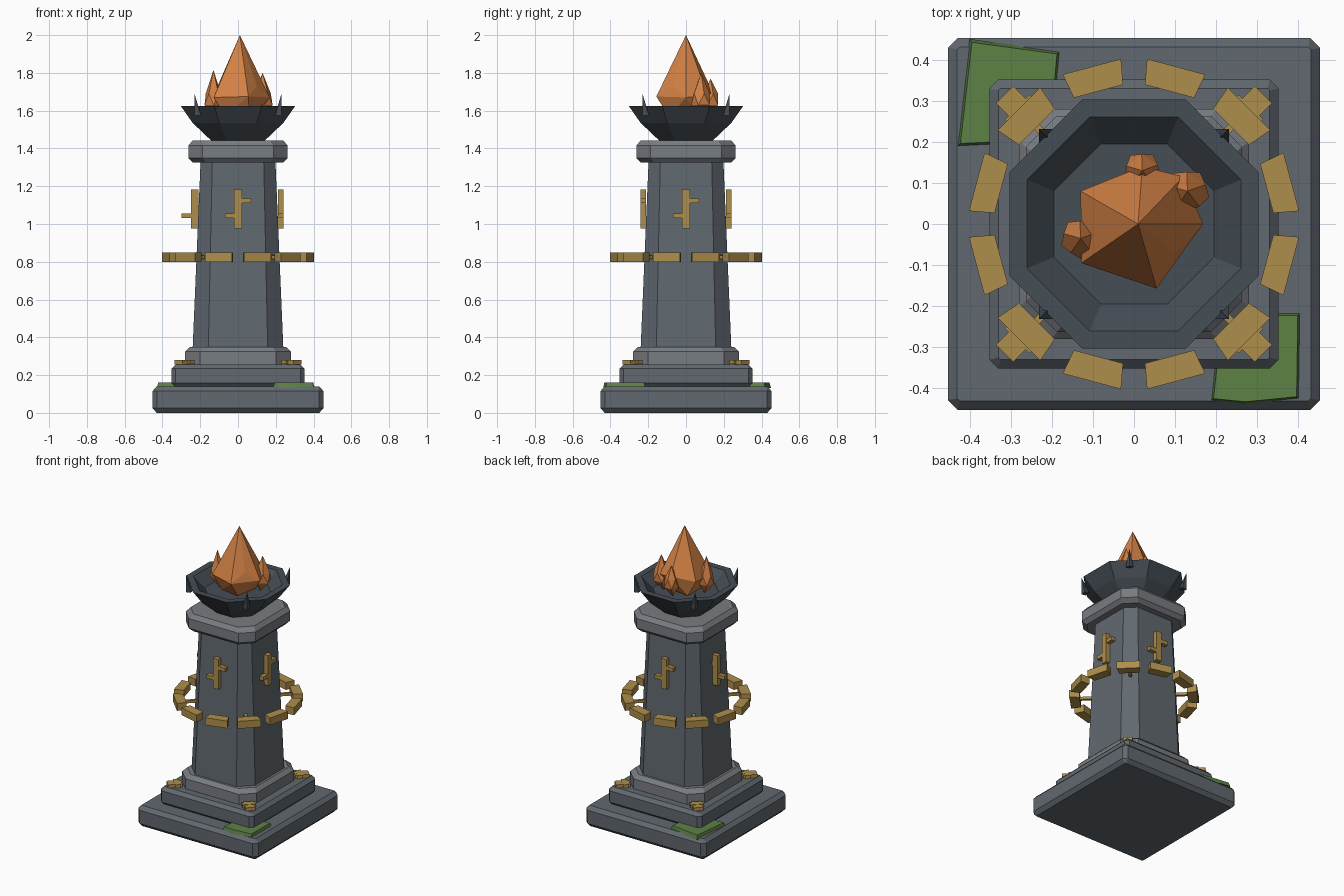
import bpy, bmesh, math
from mathutils import Matrix, Vector

if "Cube" in bpy.data.objects:
    bpy.data.objects.remove(bpy.data.objects["Cube"])


def material(name, rgb):
    m = bpy.data.materials.new(name)
    m.diffuse_color = (*rgb, 1)
    m.use_nodes = True
    m.node_tree.nodes["Principled BSDF"].inputs["Base Color"].default_value = m.diffuse_color
    return m


STONE = material("stone", (0.12, 0.14, 0.16))
PALE = material("pale_stone", (0.19, 0.20, 0.22))
IRON = material("iron", (0.06, 0.075, 0.09))
GOLD = material("gold", (0.42, 0.27, 0.07))
MOSS = material("moss", (0.11, 0.22, 0.06))
FLAME = material("flame", (0.65, 0.22, 0.06))


def finish(name, bm, mat):
    bmesh.ops.recalc_face_normals(bm, faces=bm.faces)
    me = bpy.data.meshes.new(name)
    bm.to_mesh(me)
    bm.free()
    me.materials.append(mat)
    ob = bpy.data.objects.new(name, me)
    bpy.context.collection.objects.link(ob)
    return ob


def loft(name, rings, mat):
    """Stack closed point rings and cap both ends."""
    bm = bmesh.new()
    loops = [[bm.verts.new(p) for p in r] for r in rings]
    n = len(loops[0])
    for a, b in zip(loops, loops[1:]):
        for i in range(n):
            j = (i + 1) % n
            bm.faces.new((a[i], a[j], b[j], b[i]))
    bm.faces.new(loops[0])
    bm.faces.new(loops[-1])
    return finish(name, bm, mat)


def cut_square(h, c, z):
    """Square of half-width h with its corners cut by c."""
    k = h - c
    return [(h, -k, z), (h, k, z), (k, h, z), (-k, h, z),
            (-h, k, z), (-h, -k, z), (-k, -h, z), (k, -h, z)]


def boxes(name, parts, mat, matrix=Matrix()):
    """Several (centre, size) boxes as one object."""
    bm = bmesh.new()
    for c, s in parts:
        bmesh.ops.create_cube(bm, size=1, matrix=matrix @ Matrix.Translation(c) @ Matrix.Diagonal((*s, 1)))
    return finish(name, bm, mat)


def turn(deg):
    return Matrix.Rotation(math.radians(deg), 4, 'Z')


# Stepped base, shaft and capital
def stack(name, profile, mat):
    loft(name, [cut_square(h, c, z) for h, c, z in profile], mat)


stack("base_slab", [(.43, .005, 0), (.453, .025, .025), (.453, .025, .115), (.43, .005, .14)], STONE)
stack("upper_slab", [(.33, .005, .135), (.352, .022, .158), (.352, .022, .235), (.33, .005, .257)], STONE)
stack("plinth", [(.28, .078, .255), (.28, .078, .325), (.255, .075, .35)], PALE)
stack("shaft", [(.24, .083, .345), (.198, .062, 1.335)], STONE)
stack("capital", [(.24, .072, 1.325), (.263, .075, 1.35), (.263, .075, 1.415), (.24, .072, 1.443)], PALE)

# Octagonal fire bowl with hollow inside
OCT = 2 - math.sqrt(2)
bowl = [(.14, 1.44), (.24, 1.535), (.303, 1.625), (.26, 1.625), (.195, 1.555)]
stack("fire_bowl", [(h, h * OCT, z) for h, z in bowl], IRON)

# Rim spikes
for i in range(4):
    bm = bmesh.new()
    bmesh.ops.create_cone(bm, cap_ends=True, segments=4, radius1=.024, radius2=0, depth=.12,
                          matrix=turn(45 + 90 * i) @ Matrix.Translation((.315, 0, 1.635))
                          @ Matrix.Rotation(math.radians(12), 4, 'Y'))
    finish("rim_spike", bm, IRON)

# Floating ring of twelve blocks
for i in range(12):
    rings = []
    for a in (-10.5, 10.5):
        t = math.radians(15 + 30 * i + a)
        rings.append([(r * math.cos(t), r * math.sin(t), z)
                      for r, z in ((.34, .8), (.403, .8), (.403, .85), (.34, .85))])
    loft("ring_block", rings, GOLD)

# Ring struts and corner ornaments
for i in range(4):
    m = turn(45 + 90 * i)
    boxes("ring_strut", [((.305, 0, .825), (.11, .018, .018))], GOLD, m)
    boxes("corner_ornament", [((.40, 0, .268), (.09, .06, .022)),
                              ((.385, 0, .27), (.035, .085, .022))], GOLD, m)

# Carved signs on the shaft; the left one stands edge-out
SIGN = [((0, 0, 1.08), (.04, .03, .205)),
        ((.045, 0, 1.123), (.05, .028, .025)),
        ((-.045, 0, 1.043), (.05, .028, .025))]
for name, m in (("front", Matrix.Translation((0, -.226, 0))),
                ("right", turn(90) @ Matrix.Translation((0, -.226, 0))),
                ("back", turn(180) @ Matrix.Translation((0, -.226, 0))),
                ("left", Matrix.Translation((-.23, 0, 0)))):
    boxes(name + "_sign", SIGN, GOLD, m)

# Moss patches on two corners
for pts in ([(-.40, .45), (-.18, .42), (-.2, .2), (-.43, .188)],
            [(.405, -.215), (.402, -.425), (.27, -.438), (.187, -.43), (.21, -.215)]):
    mid = Vector((sum(p[0] for p in pts), sum(p[1] for p in pts))) / len(pts)
    top = [Vector(p).lerp(mid, .06) for p in pts]
    loft("moss", [[(x, y, .132) for x, y in pts], [(p.x, p.y, .16) for p in top]], MOSS)


# Faceted flames
def flame(name, pts):
    bm = bmesh.new()
    for p in pts:
        bm.verts.new(p)
    bmesh.ops.convex_hull(bm, input=bm.verts)
    finish(name, bm, FLAME)


flame("main_flame", [(.01, 0, 2.0), (-.13, .08, 1.68), (.02, .14, 1.70), (.12, .115, 1.68),
                     (.168, 0, 1.67), (.055, -.157, 1.675), (-.128, -.095, 1.67),
                     (.1, -.07, 1.73), (-.07, .08, 1.57), (.09, .06, 1.57),
                     (.06, -.09, 1.57), (-.07, -.07, 1.57)])
for x, y, r, tip in ((-.13, -.035, .05, 1.815), (.13, .08, .055, 1.80), (.02, .13, .047, 1.77)):
    pts = [(x, y, tip), (x * .9, y * .9, 1.56)]
    for k in range(5):
        for off, z, s in ((0, 1.69, .85), (36, 1.63, 1)):
            t = math.radians(72 * k + off + 20)
            pts.append((x + s * r * math.cos(t), y + s * r * math.sin(t), z))
    flame("side_flame", pts)
